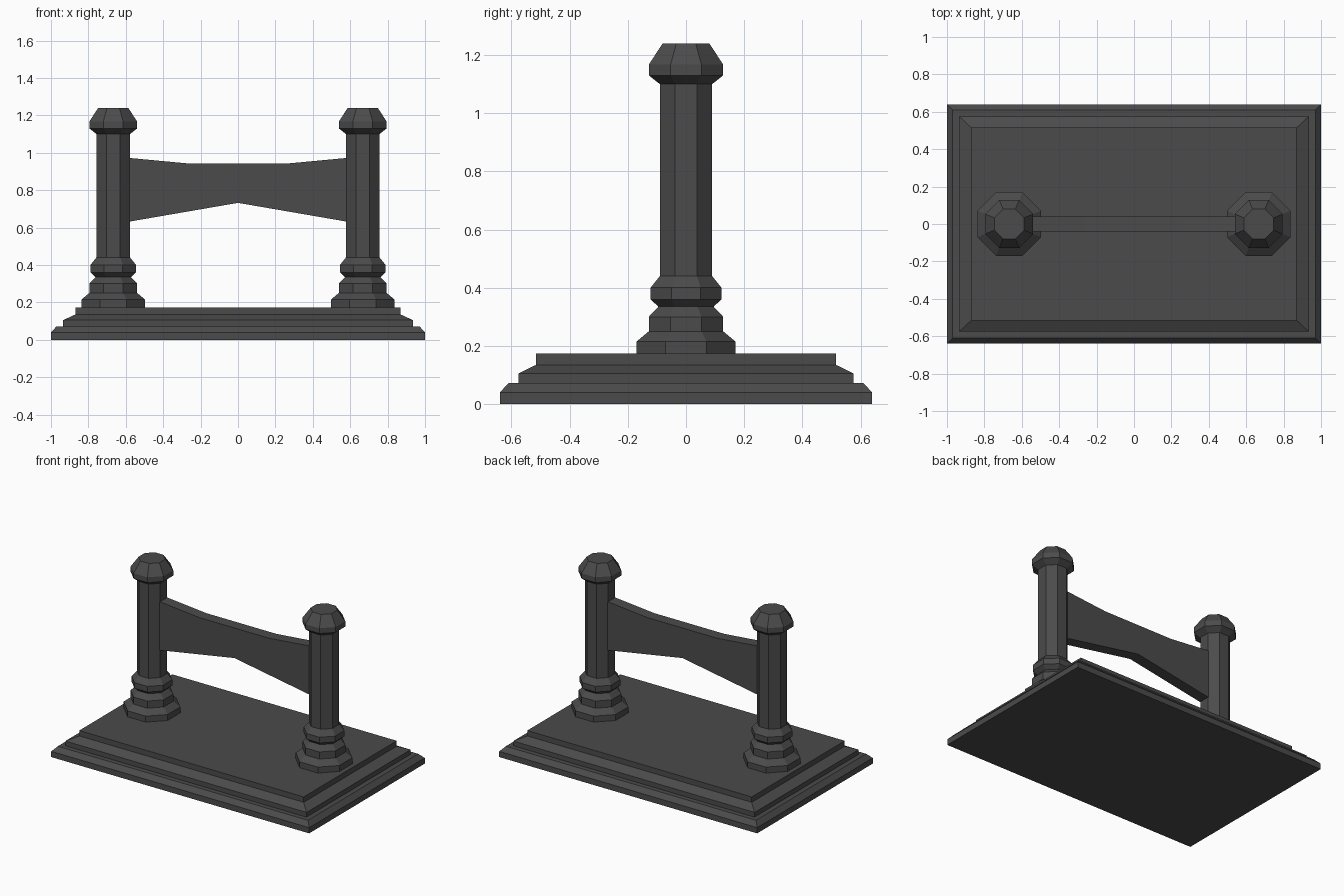
import bpy, bmesh, math

cube = bpy.data.objects.get("Cube")
if cube:
    bpy.data.objects.remove(cube, do_unlink=True)

grey = bpy.data.materials.new("dark_grey")
grey.use_nodes = True
colour = (0.07, 0.07, 0.07, 1)
grey.diffuse_color = colour
grey.node_tree.nodes["Principled BSDF"].inputs["Base Color"].default_value = colour


def finish(name, bm):
    bmesh.ops.recalc_face_normals(bm, faces=bm.faces)
    mesh = bpy.data.meshes.new(name)
    bm.to_mesh(mesh)
    bm.free()
    mesh.materials.append(grey)
    obj = bpy.data.objects.new(name, mesh)
    bpy.context.collection.objects.link(obj)
    return obj


def loft(name, loops):
    """Skin a stack of closed loops and cap both ends."""
    bm = bmesh.new()
    rings = [[bm.verts.new(p) for p in loop] for loop in loops]
    n = len(rings[0])
    for low, high in zip(rings, rings[1:]):
        for i in range(n):
            j = (i + 1) % n
            bm.faces.new((low[i], low[j], high[j], high[i]))
    bm.faces.new(rings[0][::-1])
    bm.faces.new(rings[-1])
    return finish(name, bm)


def rectangle(x, y, z):
    return [(-x, -y, z), (x, -y, z), (x, y, z), (-x, y, z)]


def octagon(cx, apothem, z):
    r = apothem / math.cos(math.pi / 8)
    angles = [math.pi * (2 * i + 1) / 8 for i in range(8)]
    return [(cx + r * math.cos(a), r * math.sin(a), z) for a in angles]


# Stepped rectangular base: (half length, half depth, height)
steps = [(1, 0.64, 0), (1, 0.64, 0.04), (0.97, 0.61, 0.072), (0.935, 0.576, 0.072),
         (0.935, 0.576, 0.105), (0.87, 0.515, 0.135), (0.87, 0.515, 0.173)]
loft("stepped_base", [rectangle(*s) for s in steps])

# Octagonal posts: (half width, height)
post = [(0.17, 0.173), (0.17, 0.215), (0.128, 0.25), (0.128, 0.3), (0.095, 0.335),
        (0.122, 0.36), (0.122, 0.4), (0.09, 0.44), (0.09, 1.1),
        (0.128, 1.13), (0.128, 1.167), (0.08, 1.24)]
for name, cx in (("left_post", 0.667), ("right_post", -0.667)):
    loft(name, [octagon(cx, a, z) for a, z in post])

# Crossbeam with flared ends between the posts
half = [(0.58, 0.632), (0.58, 0.972), (0.27, 0.943)]
outline = [(0, 0.732)] + half + [(-x, z) for x, z in reversed(half)]
loft("crossbeam", [[(x, y, z) for x, z in outline] for y in (-0.04, 0.04)])
